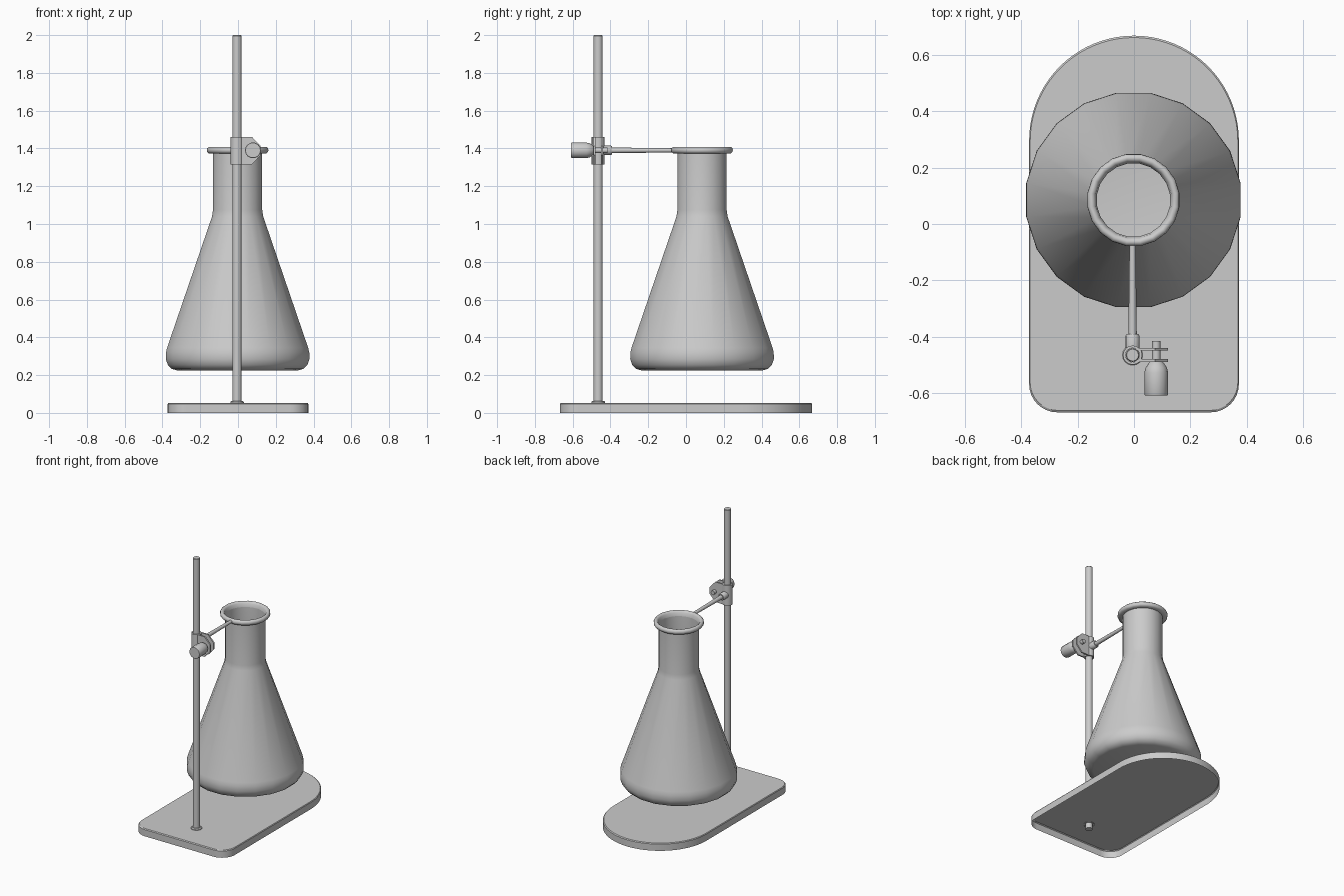
import bpy, bmesh
from math import sin, cos, pi, radians
from mathutils import Matrix

if "Cube" in bpy.data.objects:
    bpy.data.objects.remove(bpy.data.objects["Cube"])


def finish(bm, name, angle=35):
    bmesh.ops.remove_doubles(bm, verts=bm.verts, dist=1e-5)
    bmesh.ops.recalc_face_normals(bm, faces=bm.faces)
    mesh = bpy.data.meshes.new(name)
    bm.to_mesh(mesh)
    bm.free()
    obj = bpy.data.objects.new(name, mesh)
    bpy.context.collection.objects.link(obj)
    bpy.ops.object.select_all(action='DESELECT')
    obj.select_set(True)
    bpy.context.view_layer.objects.active = obj
    bpy.ops.object.shade_smooth_by_angle(angle=radians(angle))
    return obj


def lathe(name, profile, sides, origin, along_y=False, phase=0.0, angle=35):
    """Revolve (radius, height) points about z, or about y when along_y."""
    bm = bmesh.new()
    rings = []
    for r, h in profile:
        rings.append([bm.verts.new((r * cos(2 * pi * (i + phase) / sides),
                                    r * sin(2 * pi * (i + phase) / sides), h))
                      for i in range(sides)])
    for a, b in zip(rings, rings[1:]):
        for i in range(sides):
            j = (i + 1) % sides
            bm.faces.new((a[i], a[j], b[j], b[i]))
    turn = Matrix.Rotation(-pi / 2, 4, 'X') if along_y else Matrix()
    bm.transform(Matrix.Translation(origin) @ turn)
    return finish(bm, name, angle)


def arc(cx, cy, r, start, end, n):
    return [(cx + r * cos(radians(start + (end - start) * i / n)),
             cy + r * sin(radians(start + (end - start) * i / n))) for i in range(n + 1)]


# Base plate: hollow underneath, round at the back, rounded front corners
outline = (arc(0, 0.296, 0.372, 0, 180, 40)
           + arc(-0.272, -0.568, 0.1, 180, 270, 8)
           + arc(0.272, -0.568, 0.1, 270, 360, 8))
bm = bmesh.new()
levels = []
for z, scale in ((0, 1), (0.048, 1), (0.053, 0.99)):
    levels.append([bm.verts.new((x * scale, y * scale, z)) for x, y in outline])
for a, b in zip(levels, levels[1:]):
    for i in range(len(outline)):
        j = (i + 1) % len(outline)
        bm.faces.new((a[i], a[j], b[j], b[i]))
bm.faces.new(levels[-1])
finish(bm, "base_plate", 30)

# Upright rod with its foot collar
PX, PY, AZ = -0.005, -0.465, 1.39
lathe("upright_rod", [(0, 0.015), (0.024, 0.015), (0.024, 1.996), (0.021, 2.0), (0, 2.0)],
      16, (PX, PY, 0))
lathe("rod_collar", [(0.036, 0.05), (0.036, 0.058), (0.03, 0.064), (0.024, 0.064)],
      16, (PX, PY, 0))

# Conical flask with rolled lip, open at the top
lathe("flask", [(0, 0.225), (0.325, 0.225), (0.353, 0.233), (0.374, 0.254), (0.385, 0.285),
                (0.384, 0.32), (0.378, 0.345), (0.137, 1.04), (0.132, 1.075), (0.132, 1.374),
                (0.155, 1.374), (0.163, 1.382), (0.165, 1.391), (0.163, 1.401),
                (0.155, 1.408), (0.145, 1.408), (0.136, 1.398), (0.131, 1.374)],
      20, (-0.002, 0.085, 0), phase=0.5, angle=50)

# Clamp sleeve around the rod
lathe("clamp_sleeve", [(0.025, 1.316), (0.034, 1.316), (0.034, 1.46), (0.025, 1.46),
                       (0.025, 1.316)], 16, (PX, PY, 0))

# Two clamp jaws with chamfered outer corners
jaw = [(0.005, 1.316), (0.075, 1.316), (0.12, 1.365), (0.12, 1.412), (0.075, 1.46), (0.005, 1.46)]
for label, y in (("front", -0.489), ("back", -0.449)):
    bm = bmesh.new()
    face = bm.faces.new([bm.verts.new((x, y, z)) for x, z in jaw])
    ext = bmesh.ops.extrude_face_region(bm, geom=[face])
    new = [v for v in ext["geom"] if isinstance(v, bmesh.types.BMVert)]
    bmesh.ops.translate(bm, verts=new, vec=(0, 0.01, 0))
    # close the starting side if the extrusion removed it
    bmesh.ops.holes_fill(bm, edges=bm.edges, sides=0)
    finish(bm, label + "_clamp_jaw", 30)

# Tightening screw and knob
lathe("clamp_screw", [(0, -0.5), (0.015, -0.5), (0.015, -0.415), (0, -0.415)],
      12, (0.079, 0, AZ), True)
lathe("clamp_knob", [(0, -0.608), (0.04, -0.608), (0.042, -0.604), (0.042, -0.527),
                     (0.038, -0.51), (0.028, -0.495), (0.022, -0.489), (0, -0.489)],
      14, (0.079, 0, AZ), True)

# Support arm from clamp to flask neck, with its socket
lathe("arm_socket", [(0, -0.44), (0.025, -0.44), (0.025, -0.397), (0.021, -0.391), (0, -0.391)],
      14, (PX, 0, AZ), True)
lathe("support_arm", [(0, -0.4), (0.015, -0.4), (0.011, -0.06), (0, -0.06)],
      12, (PX, 0, AZ), True)
